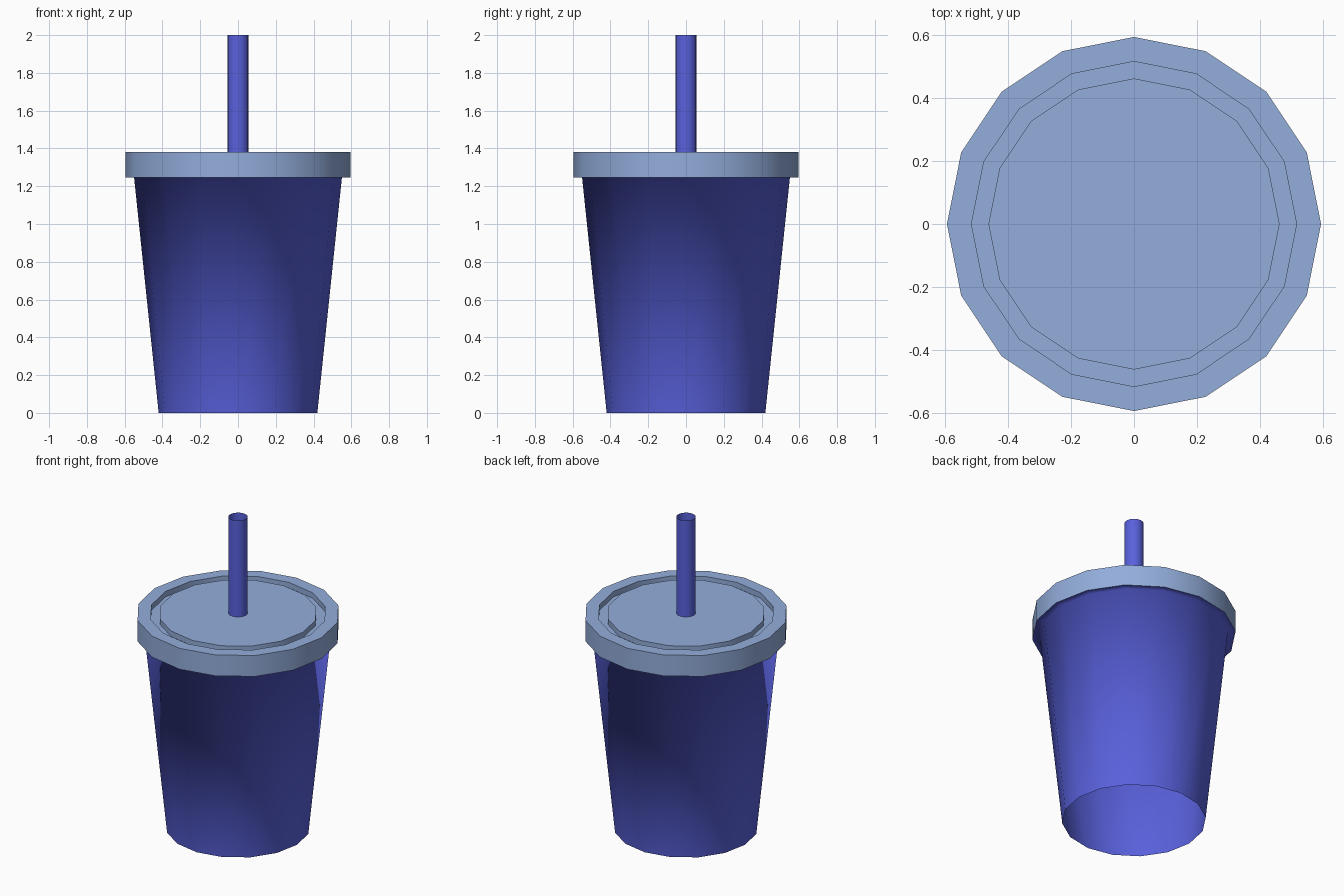
import bpy
import math

if "Cube" in bpy.data.objects:
    bpy.data.objects.remove(bpy.data.objects["Cube"])

SIDES = 16


def material(name, color):
    m = bpy.data.materials.new(name)
    m.diffuse_color = (*color, 1)
    m.use_nodes = True
    m.node_tree.nodes["Principled BSDF"].inputs["Base Color"].default_value = m.diffuse_color
    return m


def lathe(name, profile, mat, sides=SIDES, cap=False, angle=None):
    """Revolve (radius, z) points around z; cap closes the last ring."""
    verts = [(r * math.cos(2 * math.pi * i / sides),
              r * math.sin(2 * math.pi * i / sides), z)
             for r, z in profile for i in range(sides)]
    faces = []
    for k in range(len(profile) - 1):
        for i in range(sides):
            j = (i + 1) % sides
            a, b = k * sides, (k + 1) * sides
            faces.append((a + i, a + j, b + j, b + i))
    if cap:
        last = (len(profile) - 1) * sides
        faces.append(tuple(range(last, last + sides)))
    mesh = bpy.data.meshes.new(name)
    mesh.from_pydata(verts, [], faces)
    mesh.materials.append(mat)
    obj = bpy.data.objects.new(name, mesh)
    bpy.context.collection.objects.link(obj)
    bpy.ops.object.select_all(action='DESELECT')
    obj.select_set(True)
    bpy.context.view_layer.objects.active = obj
    if angle is None:
        bpy.ops.object.shade_smooth()
    else:
        bpy.ops.object.shade_smooth_by_angle(angle=math.radians(angle))
    return obj


blue = material("blue_plastic", (0.10, 0.12, 0.72))
pale = material("pale_blue_lid", (0.29, 0.42, 0.71))

# Tapered cup, open below, with the flange that sits under the lid
lathe("cup", [(0.42, 0), (0.55, 1.245), (0.595, 1.245)], blue)

# Lid: outer skirt, rim, circular groove and flat centre
lathe("lid", [(0.595, 1.245), (0.595, 1.38), (0.517, 1.38), (0.517, 1.345),
              (0.463, 1.345), (0.463, 1.38)], pale, cap=True, angle=30)

# Open straw tube
lathe("straw", [(0.056, 1.38), (0.056, 2.0)], blue, angle=40)
